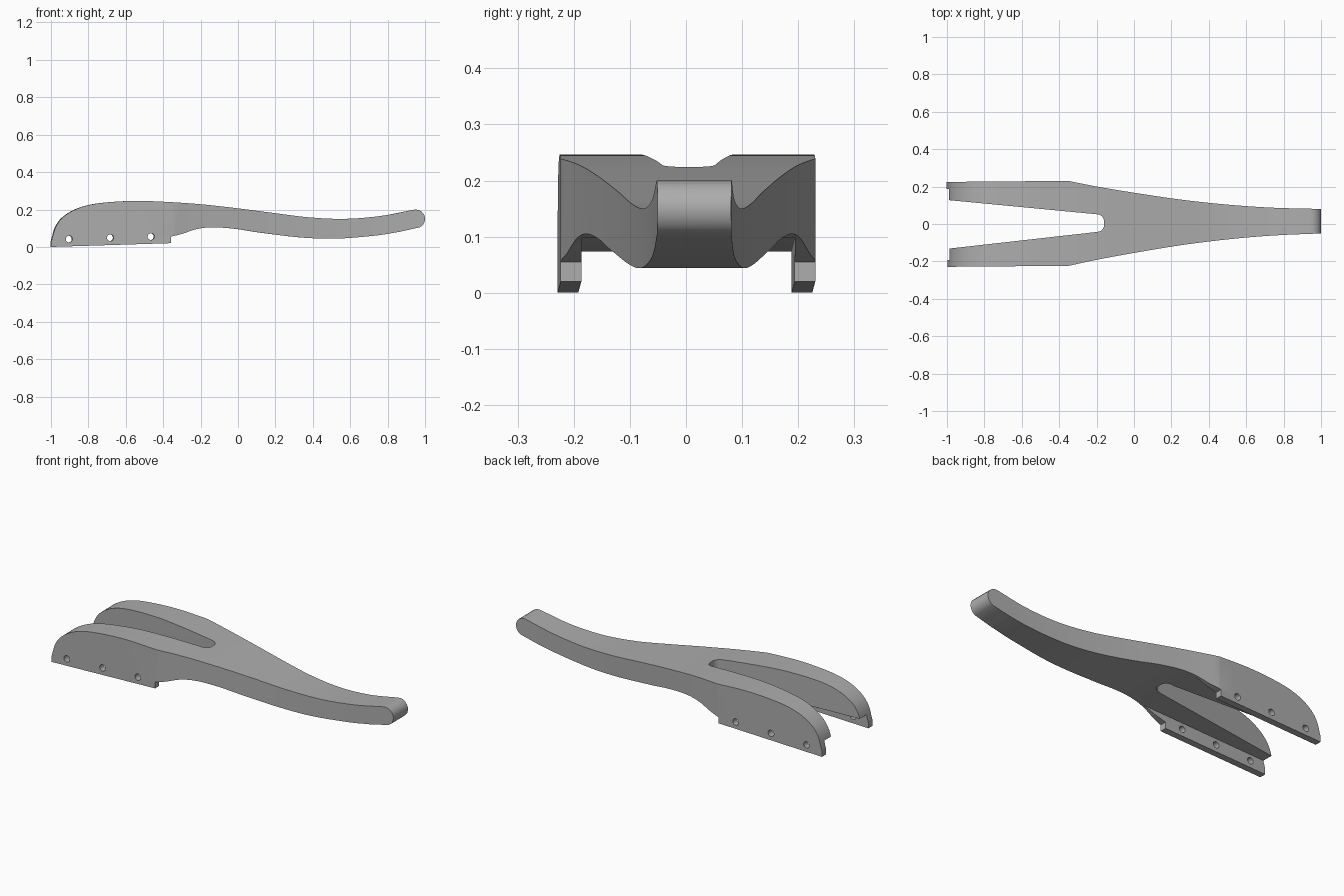
import bpy, bmesh, math
from mathutils import Vector, Matrix

cube = bpy.data.objects.get("Cube")
if cube:
    bpy.data.objects.remove(cube, do_unlink=True)

grey = bpy.data.materials.new("plain grey")
grey.use_nodes = True
COLOUR = (0.42, 0.42, 0.42, 1)
grey.diffuse_color = COLOUR
grey.node_tree.nodes["Principled BSDF"].inputs["Base Color"].default_value = COLOUR


def smooth(points, steps=5):
    """Catmull-Rom curve through 2D points."""
    p = [Vector(q) for q in points]
    p = [2 * p[0] - p[1]] + p + [2 * p[-1] - p[-2]]
    out = []
    for a, b, c, d in zip(p, p[1:], p[2:], p[3:]):
        for i in range(steps):
            t = i / steps
            out.append(0.5 * (2 * b + (c - a) * t + (2 * a - 5 * b + 4 * c - d) * t * t
                              + (3 * b - a - 3 * c + d) * t ** 3))
    return out + [p[-2]]


def arc(cx, cy, r, start, end, steps=8):
    angles = [math.radians(start + (end - start) * i / steps) for i in range(steps + 1)]
    return [Vector((cx + r * math.cos(a), cy + r * math.sin(a))) for a in angles]


def prism(name, outline, low, high, plan=False):
    """Extrude an outline: side profile along y, or plan shape along z."""
    bm = bmesh.new()
    place = (lambda u, v: (u, v, low)) if plan else (lambda u, v: (u, low, v))
    face = bm.faces.new([bm.verts.new(place(*q)) for q in outline])
    moved = bmesh.ops.extrude_face_region(bm, geom=[face])["geom"]
    shift = (0, 0, high - low) if plan else (0, high - low, 0)
    bmesh.ops.translate(bm, vec=shift, verts=[g for g in moved if isinstance(g, bmesh.types.BMVert)])
    bmesh.ops.recalc_face_normals(bm, faces=bm.faces)
    mesh = bpy.data.meshes.new(name)
    bm.to_mesh(mesh)
    bm.free()
    mesh.materials.append(grey)
    ob = bpy.data.objects.new(name, mesh)
    bpy.context.collection.objects.link(ob)
    return ob


def carve(target, tool, operation="DIFFERENCE"):
    tool.hide_render = True
    bpy.context.view_layer.objects.active = target
    mod = target.modifiers.new(tool.name, "BOOLEAN")
    mod.operation, mod.solver, mod.object = operation, "EXACT", tool
    bpy.ops.object.modifier_apply(modifier=mod.name)
    bpy.data.objects.remove(tool, do_unlink=True)


# Side profile: arched fork on the left, waved handle with a round tip
top = smooth([(-1, 0.03), (-0.975, 0.11), (-0.93, 0.165), (-0.85, 0.209), (-0.74, 0.234),
              (-0.56, 0.246), (-0.39, 0.241), (-0.2, 0.228), (0, 0.206), (0.2, 0.18),
              (0.38, 0.158), (0.57, 0.15), (0.76, 0.165), (0.93, 0.197)])
tip = arc(0.95, 0.15, 0.05, 90, -65)
under = smooth([(0.865, 0.081), (0.73, 0.06), (0.52, 0.044), (0.33, 0.051), (0.12, 0.076),
                (-0.01, 0.096), (-0.13, 0.105), (-0.22, 0.096), (-0.3, 0.07), (-0.36, 0.055)])
handle = prism("forked_handle", top + tip + under + [(-0.36, 0.02), (-1, 0)], -0.3, 0.3)

# Plan shape: wide fork narrowing to the handle tip
side = smooth([(-0.35, 0.227), (-0.2, 0.196), (0, 0.161), (0.25, 0.122), (0.5, 0.093),
               (0.75, 0.074), (1.05, 0.064)])
side = [(-1.1, 0.227)] + [tuple(q) for q in side]
carve(handle, prism("plan_shape", side + [(x, -y) for x, y in reversed(side)], -0.2, 0.5, True), "INTERSECT")

# Tapered slot between the two arms
slot = [(-1.1, 0.141)] + [tuple(q) for q in arc(-0.198, 0.009, 0.038, 84, 0)]
carve(handle, prism("slot_cutter", slot + [(x, -y) for x, y in reversed(slot)], -0.2, 0.5, True))

# Rebate under the arms that leaves a thin lip along each outer edge
carve(handle, prism("rebate_cutter", [(-1.1, -0.1), (-0.17, -0.1), (-0.17, 0.099), (-1.1, 0.07)], -0.19, 0.19))

# Three screw holes through both lips
for x, z in ((-0.905, 0.042), (-0.685, 0.049), (-0.467, 0.055)):
    carve(handle, prism("hole_cutter", arc(x, z, 0.018, 0, 345, 23), -0.4, 0.4))

# Slight skew about the upright axis, then shading
handle.data.transform(Matrix.Translation((0, 0.0065, 0)) @ Matrix.Rotation(0.0085, 4, "Z"))
bpy.ops.object.select_all(action="DESELECT")
handle.select_set(True)
bpy.context.view_layer.objects.active = handle
bpy.ops.object.shade_smooth_by_angle(angle=math.radians(25))
